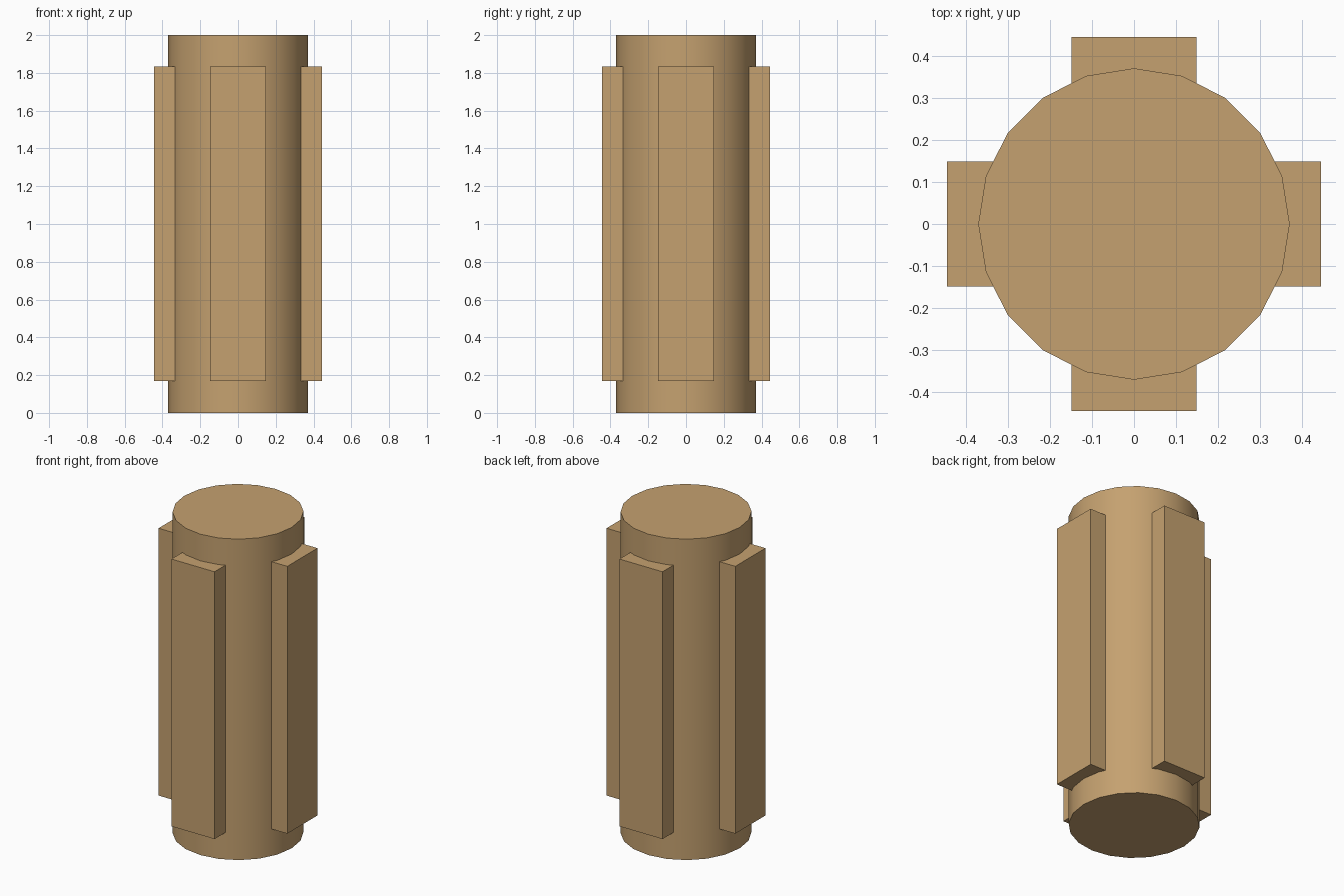
import bpy, math

if "Cube" in bpy.data.objects:
    bpy.data.objects.remove(bpy.data.objects["Cube"])

wood = bpy.data.materials.new("tan wood")
wood.diffuse_color = (0.558, 0.358, 0.162, 1)
wood.use_nodes = True
wood.node_tree.nodes["Principled BSDF"].inputs["Base Color"].default_value = wood.diffuse_color

# Central 20-sided shaft, corner on the x axis
bpy.ops.mesh.primitive_cylinder_add(vertices=20, radius=0.37, depth=2.0, location=(0, 0, 1))
shaft = bpy.context.object
shaft.name = "shaft"
shaft.data.materials.append(wood)
bpy.ops.object.shade_smooth_by_angle(angle=math.radians(30))

# Four flat ribs set into the shaft
INNER, OUTER, WIDTH, BOTTOM, TOP = 0.30, 0.444, 0.297, 0.168, 1.834
for i, name in enumerate(("right_rib", "back_rib", "left_rib", "front_rib")):
    a = i * math.pi / 2
    r = (INNER + OUTER) / 2
    bpy.ops.mesh.primitive_cube_add(
        size=1, location=(r * math.cos(a), r * math.sin(a), (BOTTOM + TOP) / 2), rotation=(0, 0, a))
    rib = bpy.context.object
    rib.name = name
    rib.scale = (OUTER - INNER, WIDTH, TOP - BOTTOM)
    rib.data.materials.append(wood)
